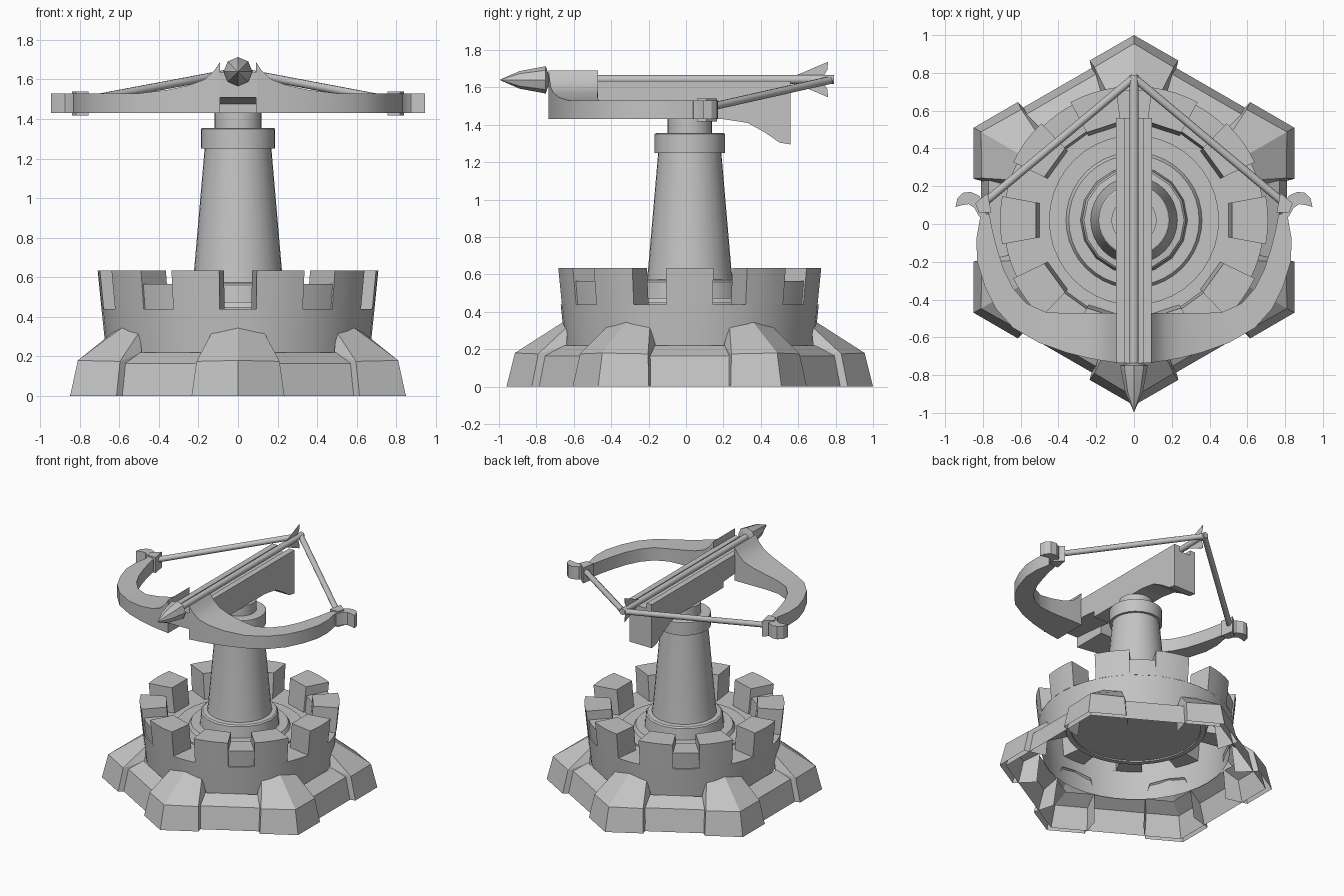
import bpy, bmesh, math
from mathutils import Vector

if "Cube" in bpy.data.objects:
    bpy.data.objects.remove(bpy.data.objects["Cube"])

CY = 0.02  # y of the tower axis
stone = bpy.data.materials.new("grey_stone")
stone.diffuse_color = (0.55, 0.55, 0.55, 1)
stone.use_nodes = True
stone.node_tree.nodes["Principled BSDF"].inputs["Base Color"].default_value = stone.diffuse_color


def make(name, verts, faces, smooth=None):
    me = bpy.data.meshes.new(name)
    me.from_pydata([Vector(v) for v in verts], [], faces)
    bm = bmesh.new()
    bm.from_mesh(me)
    bmesh.ops.recalc_face_normals(bm, faces=bm.faces)
    bm.to_mesh(me)
    bm.free()
    me.materials.append(stone)
    ob = bpy.data.objects.new(name, me)
    bpy.context.collection.objects.link(ob)
    if smooth:
        bpy.ops.object.select_all(action='DESELECT')
        ob.select_set(True)
        bpy.context.view_layer.objects.active = ob
        bpy.ops.object.shade_smooth_by_angle(angle=math.radians(smooth))
    return ob


def lathe(name, profile, n=40, caps=(True, True), smooth=30, place=None):
    """Revolve (radius, height) pairs about the tower axis, or a custom axis."""
    place = place or (lambda x, y, h: (x, y + CY, h))
    verts, faces, m = [], [], len(profile)
    for i in range(n):
        a = math.tau * i / n
        verts += [place(r * math.cos(a), r * math.sin(a), h) for r, h in profile]
    for i in range(n):
        j = (i + 1) % n
        for k in range(m - 1):
            faces.append((i * m + k, j * m + k, j * m + k + 1, i * m + k + 1))
    if caps[0]:
        faces.append([i * m for i in range(n)])
    if caps[1]:
        faces.append([i * m + m - 1 for i in range(n)])
    return make(name, verts, faces, smooth)


def loft(name, sections, smooth=None, first_cap=True):
    """Skin equal-length cross-sections and cap the ends."""
    m = len(sections[0])
    verts = [p for s in sections for p in s]
    faces = [[len(verts) - m + k for k in range(m)]]
    if first_cap:
        faces.append(list(range(m)))
    for i in range(len(sections) - 1):
        for k in range(m):
            l = (k + 1) % m
            faces.append((i * m + k, i * m + l, i * m + m + l, i * m + m + k))
    return make(name, verts, faces, smooth)


def side_plate(name, outline, x0, x1):
    return loft(name, [[(x, y, z) for y, z in outline] for x in (x0, x1)])


def rod(name, a, b, r, n=10):
    a, b = Vector(a), Vector(b)
    q = (b - a).to_track_quat('Z', 'Y')
    ring = [Vector((r * math.cos(math.tau * i / n), r * math.sin(math.tau * i / n), 0)) for i in range(n)]
    return loft(name, [[p + q @ v for v in ring] for p in (a, b)], 40)


# Hexagonal sloping skirt, an open shell
rows = [(0.935, 0), (0.89, 0.165), (0.77, 0.22)]
verts = [(R * math.cos(math.pi * (k / 3 + 0.5)), R * math.sin(math.pi * (k / 3 + 0.5)) + CY, z)
         for R, z in rows for k in range(6)]
faces = [(r * 6 + k, r * 6 + (k + 1) % 6, r * 6 + 6 + (k + 1) % 6, r * 6 + 6 + k)
         for r in range(2) for k in range(6)]
make("base_skirt", verts, faces)

# Corner buttresses, outward along local x; the first three points lie on the ridge
ridge = [(0.98, 0, 0), (0.935, 0, 0.18), (0.67, 0, 0.35)]
side = [(0.845, 0.235, 0), (0.81, 0.21, 0.175), (0.65, 0.13, 0.325), (0.68, 0.19, 0), (0.66, 0.17, 0.22)]
for c in range(6):
    a = math.pi * (c / 3 + 0.5)
    ca, sa = math.cos(a), math.sin(a)
    pts = ridge + side + [(x, -y, z) for x, y, z in side]
    verts = [(x * ca - y * sa, x * sa + y * ca + CY, z) for x, y, z in pts]
    faces = []
    for o in (3, 8):
        faces += [(0, o, o + 1, 1), (1, o + 1, o + 2, 2), (o + 1, o + 4, o + 2), (o, o + 3, o + 4, o + 1)]
    make("corner_buttress", verts, faces)

# Round wall shell, underside plate and the stepped courtyard floor
lathe("round_wall", [(0.665, 0.2), (0.69, 0.44)], caps=(False, False))
lathe("floor_underside", [(0.515, 0.44), (0.497, 0.39), (0.46, 0.39), (0.46, 0.4)], caps=(False, True))
lathe("courtyard_floor", [(0.515, 0.438), (0.45, 0.438), (0.45, 0.45), (0.36, 0.45),
                          (0.345, 0.475), (0.22, 0.475)], caps=(False, False))


# Battlements: ten tall merlons with sills between, low blocks in four gaps
def wedge_ring(mid, spread, r_in, ro, z):
    out = []
    for i in range(5):
        a = math.radians(mid + spread * (i / 2 - 1))
        out.append((ro * math.cos(a), ro * math.sin(a) + CY, z))
    for s in (1, -1):
        a = math.radians(mid + spread * s)
        out.append((r_in * math.cos(a), r_in * math.sin(a) + CY, z))
    return out


def wedge(name, mid, spread, r_in, r_out, top):
    grow = 0.1 * (top - 0.44)
    loft(name, [wedge_ring(mid, spread, r_in, r_out, 0.44),
                wedge_ring(mid, spread, r_in + grow, r_out + grow, top)], 30, False)


for k in range(10):
    wedge("merlon", 36 * k, 10.3, 0.508, 0.69, 0.635)
    make("wall_sill", wedge_ring(36 * k + 18, 7.7, 0.51, 0.69, 0.44), [list(range(7))])
for a in (54, 126, 234, 306):
    wedge("low_block", a, 7.7, 0.52, 0.68, 0.565)

# Central tower
lathe("tower_foot", [(0.285, 0.47), (0.275, 0.56), (0.265, 0.57), (0.22, 0.575)], n=16, caps=(False, False))
lathe("tower_shaft", [(0.23, 0.57), (0.222, 0.635), (0.168, 1.26)], n=32, caps=(False, False))
lathe("tower_collar", [(0.165, 1.25), (0.188, 1.25), (0.188, 1.35), (0.18, 1.355), (0.115, 1.355)], n=32,
      caps=(False, False))
lathe("swivel_neck", [(0.12, 1.35), (0.12, 1.435)], n=24, caps=(False, True))

# Stock with two rails forming the groove
side_plate("stock", [(-0.735, 1.595), (-0.735, 1.51), (-0.33, 1.475), (-0.33, 1.43), (0.2, 1.43), (0.33, 1.41),
                     (0.42, 1.36), (0.5, 1.305), (0.56, 1.295), (0.56, 1.595)], -0.095, 0.095)
for s in (1, -1):
    side_plate("groove_rail", [(-0.735, 1.59), (0.56, 1.59), (0.56, 1.635), (-0.735, 1.635)], s * 0.05, s * 0.095)

# Bow limbs: outer x, y, inner x, y, top height
limb = [(0.09, -0.735, 0.09, -0.47, 1.69), (0.12, -0.73, 0.12, -0.47, 1.645), (0.17, -0.723, 0.17, -0.47, 1.6),
        (0.25, -0.708, 0.25, -0.472, 1.57), (0.36, -0.68, 0.36, -0.473, 1.547), (0.5, -0.63, 0.47, -0.465, 1.53),
        (0.64, -0.55, 0.57, -0.42, 1.53), (0.73, -0.45, 0.64, -0.34, 1.53), (0.79, -0.33, 0.69, -0.24, 1.53),
        (0.83, -0.2, 0.725, -0.13, 1.53), (0.835, -0.08, 0.75, -0.03, 1.53), (0.81, 0.06, 0.765, 0.05, 1.53)]
hook = [(0.78, 0.03), (0.82, 0.04), (0.845, 0.085), (0.875, 0.105), (0.91, 0.1), (0.945, 0.09),
        (0.935, 0.135), (0.905, 0.165), (0.865, 0.17), (0.82, 0.15), (0.79, 0.1)]
clasp = [(0.755, 0.06), (0.82, 0.06), (0.84, 0.11), (0.775, 0.165)]
for s in (1, -1):
    loft("bow_limb", [[(s * ox, oy, 1.43), (s * ox, oy, t), (s * ix, iy, t), (s * ix, iy, 1.43)]
                      for ox, oy, ix, iy, t in limb], 30)
    loft("bow_tip", [[(s * x, y, z) for x, y in hook] for z in (1.43, 1.53)], 30)
    loft("string_clasp", [[(s * x, y, z) for x, y in clasp] for z in (1.418, 1.54)])
    rod("bowstring", (s * 0.825, 0.085, 1.485), (0, 0.775, 1.64), 0.021)

# Bolt: shaft, pointed head and tail fins
rod("bolt_shaft", (0, -0.78, 1.642), (0, 0.79, 1.642), 0.024)
lathe("bolt_head", [(0.001, -0.995), (0.047, -0.89), (0.073, -0.75), (0.03, -0.735)], n=8, smooth=25,
      place=lambda x, y, h: (x, h, 1.64 + y))
for s in (1, -1):
    side_plate("tail_fin", [(y, 1.642 + s * z) for y, z in
                            ((0.56, 0.01), (0.76, 0.095), (0.755, 0.05), (0.73, 0.01))], -0.001, 0.001)
